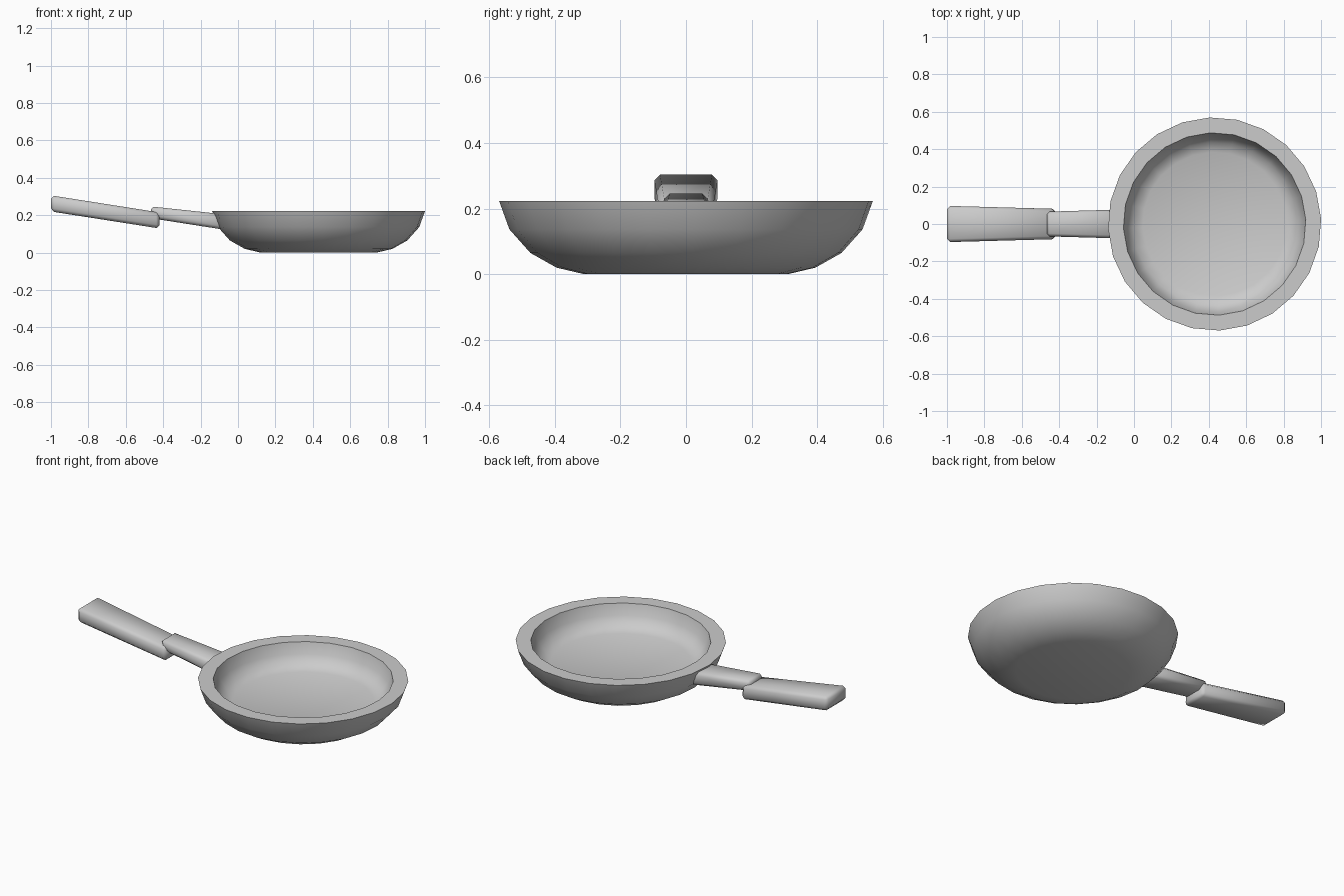
import bpy, bmesh, math

cube = bpy.data.objects.get("Cube")
if cube:
    bpy.data.objects.remove(cube, do_unlink=True)

# Single plain grey for the whole pan
GREY = (0.6, 0.6, 0.6, 1.0)
grey = bpy.data.materials.new("plain grey")
grey.use_nodes = True
grey.diffuse_color = GREY
grey.node_tree.nodes["Principled BSDF"].inputs["Base Color"].default_value = GREY

PAN_X = 0.431
SIDES = 24


def finish(bm, name, angle):
    """Turn a bmesh into a named, shaded object."""
    bmesh.ops.recalc_face_normals(bm, faces=bm.faces)
    mesh = bpy.data.meshes.new(name)
    bm.to_mesh(mesh)
    bm.free()
    mesh.materials.append(grey)
    obj = bpy.data.objects.new(name, mesh)
    bpy.context.collection.objects.link(obj)
    bpy.ops.object.select_all(action='DESELECT')
    obj.select_set(True)
    bpy.context.view_layer.objects.active = obj
    bpy.ops.object.shade_smooth_by_angle(angle=math.radians(angle))


def lathe(name, profile, angle):
    """Rings of (radius, height) bridged in order, capped at both ends."""
    bm = bmesh.new()
    rings = []
    for r, z in profile:
        rings.append([bm.verts.new((PAN_X + r * math.cos(a), r * math.sin(a), z))
                      for a in (math.tau * i / SIDES + 0.047 for i in range(SIDES))])
    for low, high in zip(rings, rings[1:]):
        for i in range(SIDES):
            j = (i + 1) % SIDES
            bm.faces.new((low[i], low[j], high[j], high[i]))
    bm.faces.new(rings[0])
    bm.faces.new(rings[-1])
    finish(bm, name, angle)


def bar(name, ends, bevel):
    """Tapered box between two ends: x top, x bottom, low, high, half width."""
    bm = bmesh.new()
    bmesh.ops.create_cube(bm, size=2)
    for v in bm.verts:
        x_top, x_bottom, low, high, half = ends[0] if v.co.x < 0 else ends[1]
        up = v.co.z > 0
        v.co = (x_top if up else x_bottom, half * v.co.y, high if up else low)
    bmesh.ops.bevel(bm, geom=bm.edges[:], offset=bevel, segments=1,
                    affect='EDGES', clamp_overlap=True)
    finish(bm, name, 52)


# Pan body: outside from base to rim, flat rim, then inside down to the floor
lathe("pan_body", [(0.31, 0.0), (0.395, 0.02), (0.475, 0.065), (0.539, 0.137),
                   (0.57, 0.223), (0.488, 0.223), (0.470, 0.158),
                   (0.437, 0.112), (0.385, 0.09)], 46)

# Neck joining the pan wall to the grip
bar("handle_neck", [(-0.468, -0.46, 0.183, 0.247, 0.066),
                    (-0.085, -0.07, 0.122, 0.206, 0.077)], 0.016)

# Grip, wider towards its free end
bar("handle_grip", [(-1.0, -1.0, 0.22, 0.306, 0.097),
                    (-0.421, -0.419, 0.129, 0.215, 0.081)], 0.017)
